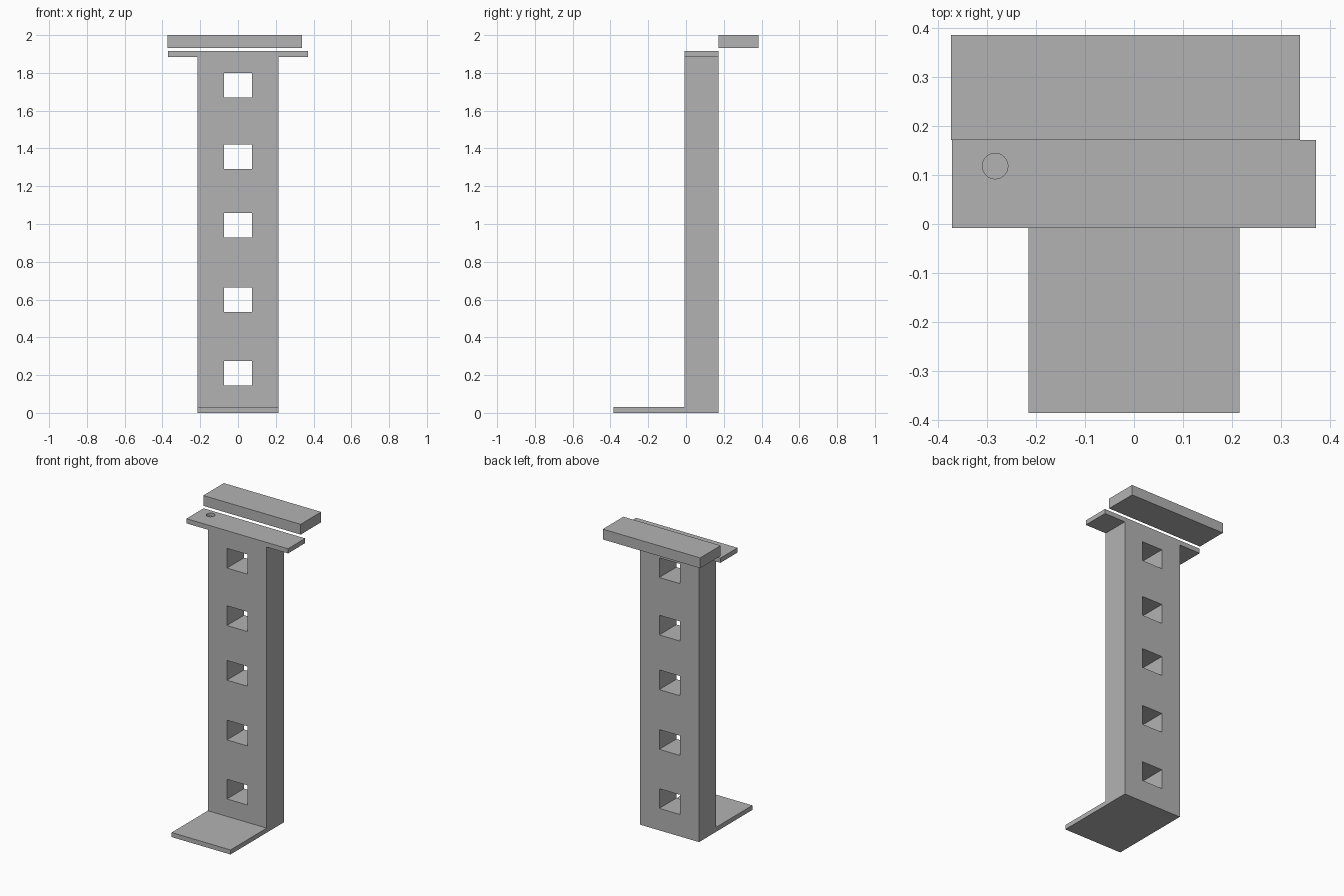
import bpy, bmesh

if "Cube" in bpy.data.objects:
    bpy.data.objects.remove(bpy.data.objects["Cube"])

# single flat grey
grey = bpy.data.materials.new("plain grey")
grey.diffuse_color = (0.45, 0.45, 0.45, 1)
grey.use_nodes = True
grey.node_tree.nodes["Principled BSDF"].inputs["Base Color"].default_value = grey.diffuse_color


def finish(name, bm):
    bmesh.ops.recalc_face_normals(bm, faces=bm.faces)
    mesh = bpy.data.meshes.new(name)
    bm.to_mesh(mesh)
    bm.free()
    mesh.materials.append(grey)
    obj = bpy.data.objects.new(name, mesh)
    bpy.context.collection.objects.link(obj)
    return obj


def box(name, x, y, z):
    bm = bmesh.new()
    bmesh.ops.create_cube(bm, size=1)
    for v in bm.verts:
        v.co = [lo + (c + 0.5) * (hi - lo) for c, (lo, hi) in zip(v.co, (x, y, z))]
    return finish(name, bm)


def cut(obj, cutter):
    cutter.hide_render = True
    cutter.hide_viewport = False
    mod = obj.modifiers.new("cut", 'BOOLEAN')
    mod.operation = 'DIFFERENCE'
    mod.solver = 'EXACT'
    mod.object = cutter
    bpy.context.view_layer.objects.active = obj
    bpy.ops.object.modifier_apply(modifier=mod.name)
    bpy.data.objects.remove(cutter)


# L-shaped upright and foot, side profile (y, z) extruded along x
FRONT, BACK, W = -0.008, 0.171, 0.215
profile = [(-0.385, 0), (BACK, 0), (BACK, 1.885), (FRONT, 1.885), (FRONT, 0.03), (-0.385, 0.03)]
bm = bmesh.new()
face = bm.faces.new([bm.verts.new((-W, y, z)) for y, z in profile])
side = bmesh.ops.extrude_face_region(bm, geom=[face])
bmesh.ops.translate(bm, vec=(2 * W, 0, 0),
                    verts=[v for v in side["geom"] if isinstance(v, bmesh.types.BMVert)])
upright = finish("upright_and_foot", bm)

# square windows right through the upright
for z in (0.21, 0.60, 0.994, 1.355, 1.734):
    cut(upright, box("window_cutter", (-0.075, 0.075), (-0.1, 0.3), (z - 0.065, z + 0.065)))

# wide shelf on the upright with a shallow round recess
shelf = box("shelf", (-0.371, 0.371), (FRONT, BACK), (1.885, 1.916))
bm = bmesh.new()
bmesh.ops.create_cone(bm, cap_ends=True, segments=32, radius1=0.026, radius2=0.026, depth=0.04)
bmesh.ops.translate(bm, verts=bm.verts, vec=(-0.283, 0.118, 1.916))
cut(shelf, finish("recess_cutter", bm))

# thick plank floating behind and above the shelf
box("top_plank", (-0.373, 0.338), (BACK, 0.385), (1.932, 2.0))
